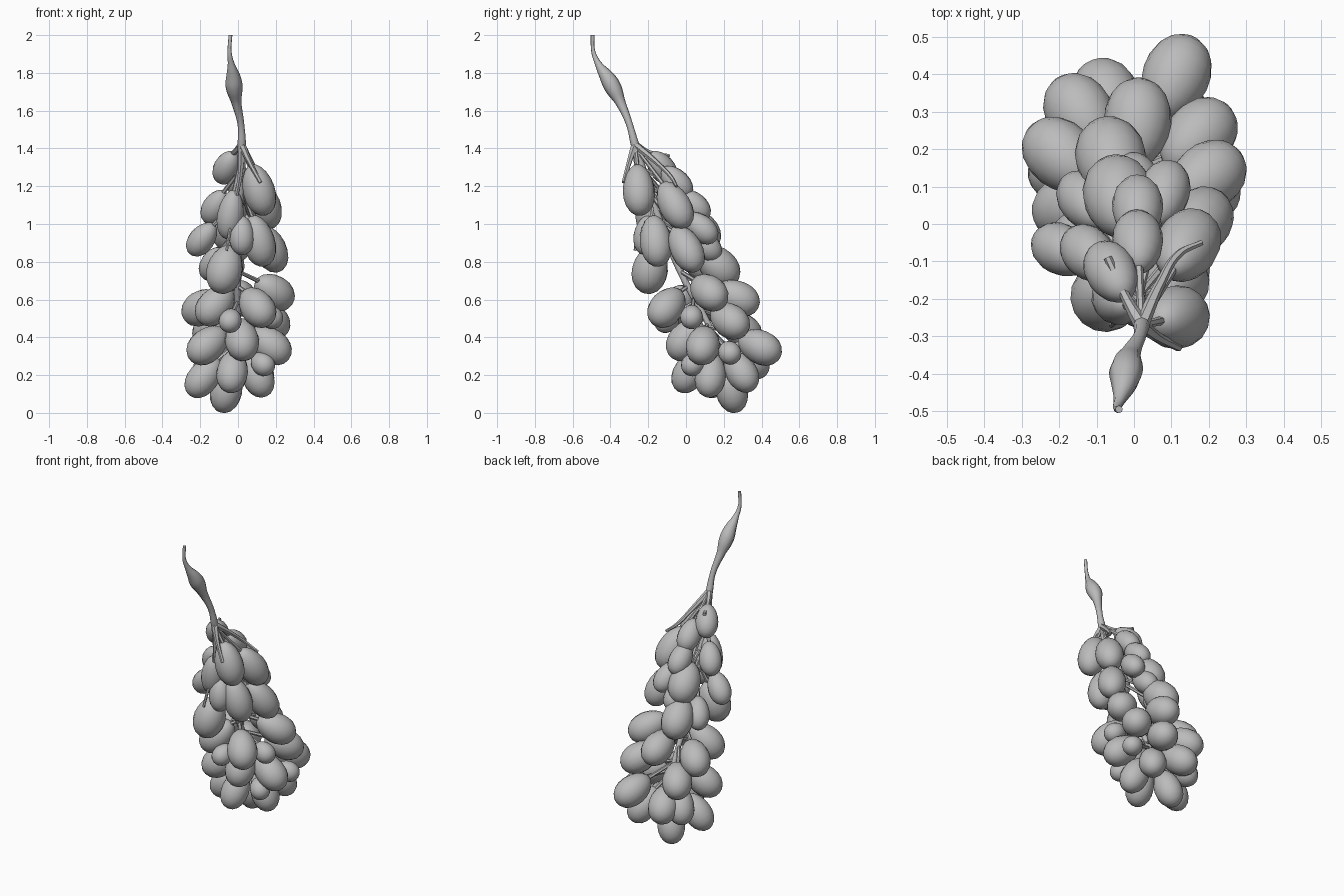
import bpy
import bmesh
from math import radians
from mathutils import Vector, Matrix

cube = bpy.data.objects.get("Cube")
if cube:
    bpy.data.objects.remove(cube, do_unlink=True)

grey = bpy.data.materials.new("soft grey")
grey.use_nodes = True
grey.diffuse_color = (0.5, 0.5, 0.5, 1)
grey.node_tree.nodes["Principled BSDF"].inputs["Base Color"].default_value = grey.diffuse_color


def activate(obj):
    bpy.ops.object.select_all(action="DESELECT")
    obj.select_set(True)
    bpy.context.view_layer.objects.active = obj


def finish(obj):
    """Give an object its colour and smooth shading."""
    obj.data.materials.append(grey)
    activate(obj)
    bpy.ops.object.shade_smooth_by_angle(angle=radians(50))


def tube(name, points, radii, roundness):
    """Sweep a round section along a smooth path, with a radius at each point."""
    curve = bpy.data.curves.new(name, "CURVE")
    curve.dimensions = "3D"
    curve.bevel_depth = 1
    curve.bevel_resolution = roundness
    curve.resolution_u = 6
    curve.use_fill_caps = True
    spline = curve.splines.new("BEZIER")
    spline.radius_interpolation = "CARDINAL"
    spline.bezier_points.add(len(points) - 1)
    for knot, point, radius in zip(spline.bezier_points, points, radii):
        knot.co = point
        knot.radius = radius
        knot.handle_left_type = knot.handle_right_type = "AUTO"
    obj = bpy.data.objects.new(name, curve)
    bpy.context.collection.objects.link(obj)
    activate(obj)
    bpy.ops.object.convert(target="MESH")
    finish(bpy.context.view_layer.objects.active)


# Axis of the bunch, leaning backwards as it hangs
axis = [Vector(p) for p in ((0.02, -0.27, 1.42), (0.01, -0.17, 1.1),
                            (0, -0.03, 0.75), (0, 0.15, 0.4), (0, 0.23, 0.15))]


def axis_at(z):
    """Point on the axis at a height, held within its two ends."""
    z = max(min(z, axis[0].z), axis[-1].z)
    for upper, lower in zip(axis, axis[1:]):
        if z >= lower.z:
            return upper.lerp(lower, (upper.z - z) / (upper.z - lower.z))


def grape(name, centre, radius, stretch, drop):
    """Egg-shaped berry that points away from the axis, with its stalk."""
    root = axis_at(centre.z + drop)
    # Berries hang a little steeper than the line from their root
    outward = (centre - root - Vector((0, 0, drop / 4))).normalized()
    bm = bmesh.new()
    bmesh.ops.create_uvsphere(bm, u_segments=16, v_segments=10, radius=radius)
    for v in bm.verts:
        # The stalk end is a little narrower than the free end
        narrow = 1 + 0.1 * v.co.z / radius
        v.co = Vector((v.co.x * narrow, v.co.y * narrow, v.co.z * stretch))
    turn = Vector((0, 0, 1)).rotation_difference(outward).to_matrix().to_4x4()
    bm.transform(Matrix.Translation(centre) @ turn)
    mesh = bpy.data.meshes.new(name)
    bm.to_mesh(mesh)
    bm.free()
    obj = bpy.data.objects.new(name, mesh)
    bpy.context.collection.objects.link(obj)
    finish(obj)
    # Short stalk from the axis into the top of the berry
    tip = centre - outward * radius * stretch * 0.9
    tube(name + "_stalk", (root, tip), (0.01, 0.012), 1)


def tier(name, radius, stretch, drop, centres):
    """A group of berries alike in size, with centres in hundredths."""
    for number, centre in enumerate(centres, 1):
        grape(f"{name}_{number}", Vector(centre) / 100, radius, stretch, drop)


# Berries from the top of the bunch to its tip
tier("shoulder_grape", 0.085, 1.65, 0.3, (
    (11, -25, 118), (14, -6, 110), (11, -16, 91), (17, 0, 87)))
tier("front_grape", 0.07, 1.9, 0.3, ((-4, -20, 105),))
tier("middle_grape", 0.095, 1.4, 0.25, ((-7, -19, 76), (-6, 17, 78), (-4, 7, 97)))
tier("small_upper_grape", 0.068, 1.55, 0.2, (
    (-6, -13, 130), (1, -5, 122), (-12, -8, 109), (1, 4, 110),
    (-19, -7, 92), (2, -21, 94), (8, 8, 98), (0, 10, 89), (-13, 6, 79)))
tier("lower_grape", 0.09, 1.4, 0.11, (
    (10, -10, 56), (-12, -4, 57), (-19, 18, 56), (19, 12, 64), (1, 27, 61), (17, 23, 49),
    (-14, 29, 44), (11, 39, 35), (2, 0, 39), (-16, 5, 36), (17, 9, 36), (-7, 33, 28)))
tier("small_lower_grape", 0.06, 1.2, 0.1, (
    (17, 3, 51), (-4, -10, 49), (20, 23, 32), (13, 4, 26)))
tier("tip_grape", 0.083, 1.5, 0.18, (
    (-3, 2, 22), (10, 13, 20), (10, 29, 22), (-6, 24, 12), (-18, 14, 19), (-14, 26, 27)))

# Branches that spread from the top of the bunch over the upper berries
for side, path in {
    "left": ((0.07, -0.16, 1.33), (0.12, -0.08, 1.25), (0.18, -0.05, 1.2)),
    "front_left": ((0.06, -0.3, 1.33), (0.12, -0.33, 1.22)),
    "front": ((0.01, -0.25, 1.25), (-0.02, -0.23, 1.1), (-0.06, -0.27, 0.86)),
    "right": ((-0.02, -0.2, 1.38), (-0.07, -0.09, 1.36)),
}.items():
    tube(side + "_branch", (axis[0], *path), (0.02, 0.014, 0.011, 0.008), 1)

# Main stem with a swollen node, running down inside the bunch
stem_top = [(-0.04, -0.495, 2), (-0.045, -0.49, 1.91), (-0.035, -0.46, 1.84),
            (-0.025, -0.42, 1.78), (-0.02, -0.385, 1.72), (-0.01, -0.35, 1.65),
            (0.015, -0.3, 1.53)]
tube("main_stem", stem_top + axis,
     (0.01, 0.011, 0.02, 0.038, 0.044, 0.028, 0.018, 0.022, 0.02, 0.018, 0.015, 0.01), 2)
